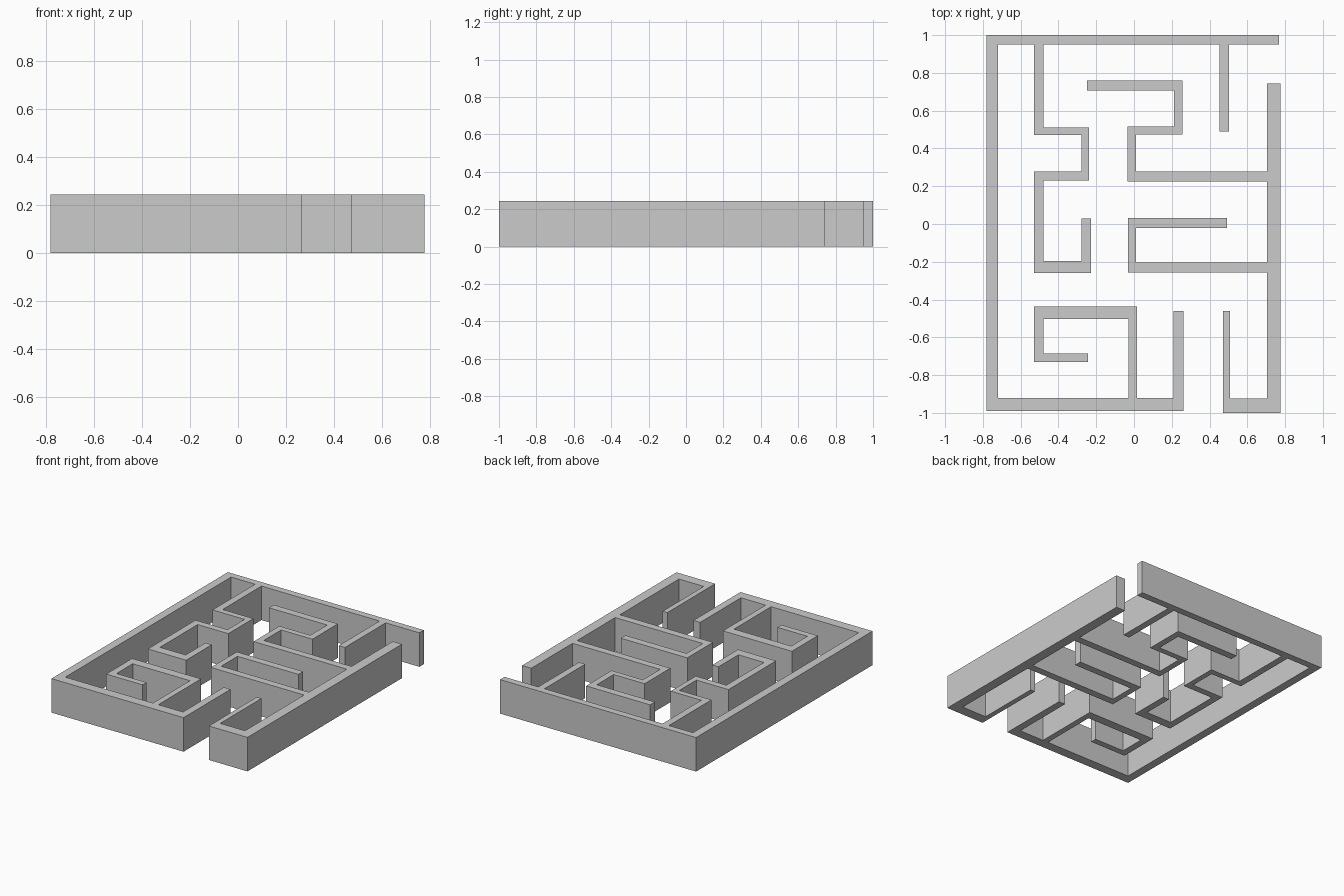
import bpy, bmesh, math

if "Cube" in bpy.data.objects:
    bpy.data.objects.remove(bpy.data.objects["Cube"])

HEIGHT = 0.243


def wall_group(name, rects):
    """Merge plan rectangles (x0, x1, y0, y1) into one clean raised wall."""
    xs = sorted({v for r in rects for v in r[:2]})
    ys = sorted({v for r in rects for v in r[2:]})
    bm = bmesh.new()
    for x0, x1 in zip(xs, xs[1:]):
        for y0, y1 in zip(ys, ys[1:]):
            cx, cy = (x0 + x1) / 2, (y0 + y1) / 2
            if any(r[0] < cx < r[1] and r[2] < cy < r[3] for r in rects):
                bm.faces.new([bm.verts.new((x, y, 0)) for x, y in
                              ((x0, y0), (x1, y0), (x1, y1), (x0, y1))])
    bmesh.ops.remove_doubles(bm, verts=bm.verts[:], dist=1e-5)
    ext = bmesh.ops.extrude_face_region(bm, geom=bm.faces[:], use_keep_orig=True)
    top = [g for g in ext["geom"] if isinstance(g, bmesh.types.BMVert)]
    bmesh.ops.translate(bm, verts=top, vec=(0, 0, HEIGHT))
    bmesh.ops.recalc_face_normals(bm, faces=bm.faces[:])
    bmesh.ops.dissolve_limit(bm, angle_limit=math.radians(1),
                             verts=bm.verts[:], edges=bm.edges[:])
    mesh = bpy.data.meshes.new(name)
    bm.to_mesh(mesh)
    bm.free()
    obj = bpy.data.objects.new(name, mesh)
    bpy.context.collection.objects.link(obj)
    return obj


# Left half: outer left, top and bottom walls with their branches
wall_group("left_maze_walls", [
    (-0.78, -0.72, -0.99, 1.0),
    (-0.78, 0.768, 0.95, 1.0),
    (-0.78, 0.263, -0.99, -0.92),
    (0.21, 0.263, -0.99, -0.46),
    (0.453, 0.502, 0.49, 1.0),
    # winding branch hanging from the top wall
    (-0.53, -0.48, 0.47, 1.0),
    (-0.53, -0.238, 0.47, 0.512),
    (-0.277, -0.238, 0.23, 0.512),
    (-0.53, -0.238, 0.23, 0.278),
    (-0.53, -0.48, -0.26, 0.278),
    (-0.53, -0.228, -0.26, -0.195),
    (-0.277, -0.228, -0.26, 0.03),
    # spiral branch rising from the bottom wall
    (-0.028, 0.015, -0.99, -0.438),
    (-0.53, 0.015, -0.502, -0.438),
    (-0.53, -0.48, -0.73, -0.438),
    (-0.53, -0.243, -0.73, -0.685),
])

# Right half: outer right wall with its branches
wall_group("right_maze_walls", [
    (0.703, 0.775, -1.0, 0.743),
    (0.47, 0.775, -1.0, -0.925),
    (0.47, 0.507, -1.0, -0.46),
    # upper S-shaped branch
    (-0.034, 0.775, 0.225, 0.277),
    (-0.034, 0.01, 0.225, 0.515),
    (-0.034, 0.257, 0.473, 0.515),
    (0.211, 0.257, 0.473, 0.76),
    (-0.249, 0.257, 0.706, 0.76),
    # middle hook branch
    (-0.033, 0.775, -0.258, -0.205),
    (-0.033, 0.01, -0.258, 0.033),
    (-0.033, 0.492, -0.02, 0.033),
])
